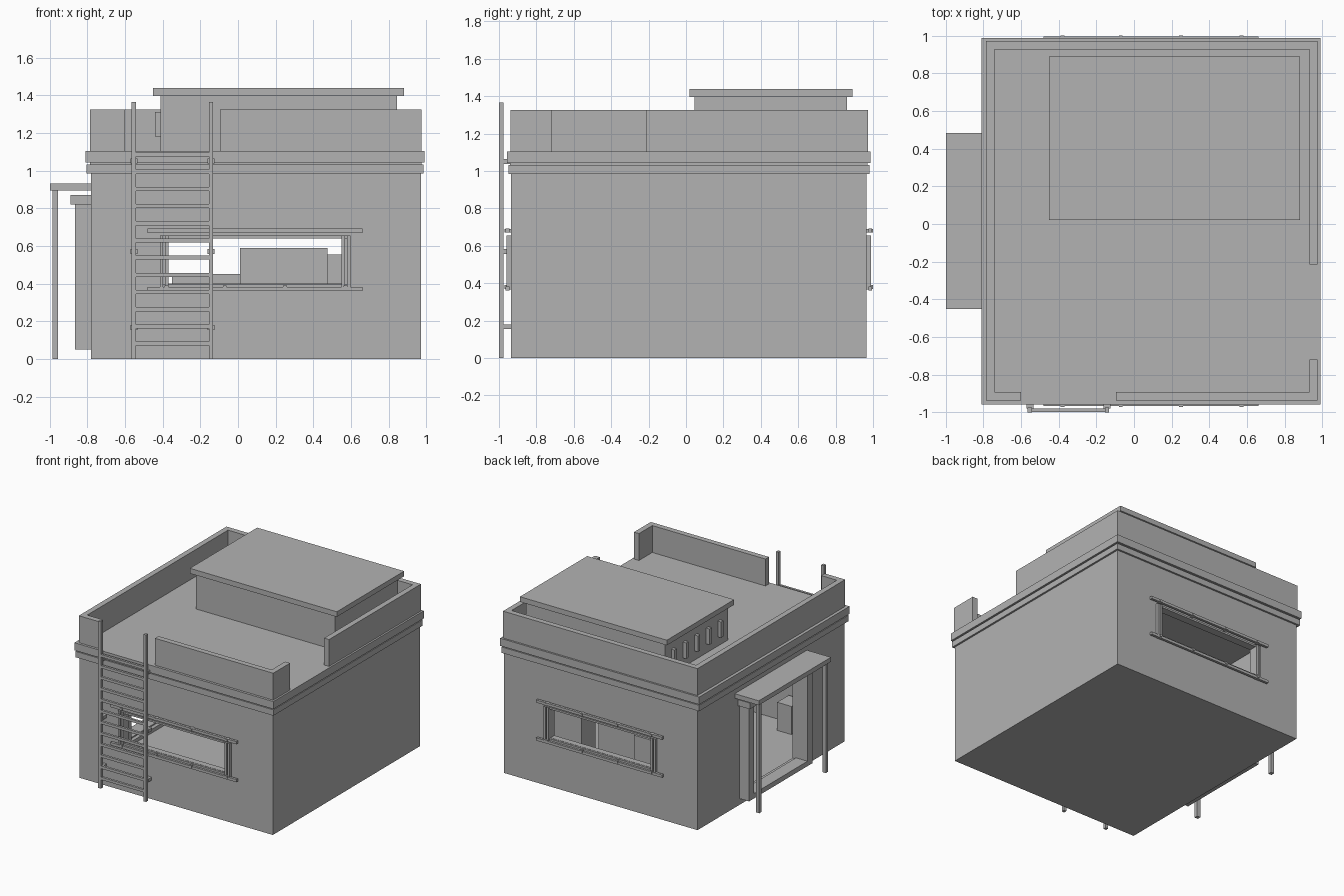
import bpy, bmesh

grey = bpy.data.materials.new("plain_grey")
grey.diffuse_color = (0.45, 0.45, 0.45, 1)


def finish(name, bm):
    bmesh.ops.recalc_face_normals(bm, faces=bm.faces)
    me = bpy.data.meshes.new(name)
    bm.to_mesh(me)
    bm.free()
    me.materials.append(grey)
    ob = bpy.data.objects.new(name, me)
    bpy.context.collection.objects.link(ob)
    return ob


def boxes(name, *spans):
    """One object from boxes given as (x0, x1, y0, y1, z0, z1)."""
    bm = bmesh.new()
    for x0, x1, y0, y1, z0, z1 in spans:
        for v in bmesh.ops.create_cube(bm, size=1)["verts"]:
            v.co = (x1 if v.co.x > 0 else x0,
                    y1 if v.co.y > 0 else y0,
                    z1 if v.co.z > 0 else z0)
    return finish(name, bm)


def prism(name, outline, z0, z1):
    bm = bmesh.new()
    f = bm.faces.new([bm.verts.new((x, y, z0)) for x, y in outline])
    ext = bmesh.ops.extrude_face_region(bm, geom=[f])["geom"]
    for v in ext:
        if isinstance(v, bmesh.types.BMVert):
            v.co.z = z1
    return finish(name, bm)


def cut(ob, *span):
    c = boxes("cutter", span)
    c.hide_render = True
    m = ob.modifiers.new("cut", "BOOLEAN")
    m.operation, m.solver, m.object = "DIFFERENCE", "EXACT", c
    bpy.context.view_layer.objects.active = ob
    bpy.ops.object.modifier_apply(modifier=m.name)
    bpy.data.objects.remove(c)


# Hollow house body with window and door openings
body = boxes("house_walls", (-0.78, 0.97, -0.935, 0.965, 0, 0.985))
cut(body, -0.73, 0.92, -0.885, 0.915, 0.05, 0.94)
cut(body, -0.37, 0.55, -1.1, 1.1, 0.40, 0.64)
cut(body, -0.9, -0.7, -0.335, 0.355, 0.08, 0.82)

# Trim bands and roof deck
boxes("lower_trim", (-0.805, 0.985, -0.95, 0.98, 0.985, 1.033))
boxes("trim_groove", (-0.785, 0.975, -0.94, 0.97, 1.033, 1.043))
boxes("roof_deck", (-0.81, 0.99, -0.957, 0.987, 1.043, 1.105))

# Parapet in two pieces with gaps at the ladder and on the right
X0, X1, Y0, Y1, T = -0.785, 0.975, -0.937, 0.972, 0.045
prism("parapet_long", [(-0.60, Y0), (X0, Y0), (X0, Y1), (X1, Y1), (X1, -0.215),
                       (X1 - T, -0.215), (X1 - T, Y1 - T), (X0 + T, Y1 - T),
                       (X0 + T, Y0 + T), (-0.60, Y0 + T)], 1.105, 1.325)
prism("parapet_corner", [(-0.095, Y0), (X1, Y0), (X1, -0.72), (X1 - T, -0.72),
                         (X1 - T, Y0 + T), (-0.095, Y0 + T)], 1.105, 1.325)

# Rooftop room with slab and upright vents
boxes("roof_room", (-0.41, 0.845, 0.045, 0.86, 1.105, 1.395))
boxes("roof_room_slab", (-0.45, 0.88, 0.02, 0.89, 1.395, 1.437))
boxes("roof_room_vents", *[(-0.44, -0.41, y - 0.015, y + 0.015, 1.18, 1.31)
                           for y in (0.16, 0.31, 0.46, 0.61, 0.76)])

# Shutter rails and frames, same on front and back
for side, s in (("front", -1), ("back", 1)):
    def at(x0, x1, d0, d1, z0, z1):
        a, b = sorted((0.015 + s * d0, 0.015 + s * d1))
        return (x0, x1, a, b, z0, z1)
    boxes(side + "_window_rails",
          at(-0.48, 0.66, 0.96, 0.98, 0.67, 0.692),
          at(-0.48, 0.66, 0.96, 0.98, 0.36, 0.382))
    boxes(side + "_rail_brackets",
          *[at(x - 0.01, x + 0.01, 0.95, 0.985, z, z + 0.02)
            for x in (-0.38, -0.07, 0.25, 0.57) for z in (0.67, 0.37)])
    boxes(side + "_window_frame",
          *[at(x, x + 0.018, 0.95, 0.975, 0.365, 0.655)
            for x in (-0.415, -0.388, 0.55, 0.578)],
          at(-0.41, 0.595, 0.95, 0.965, 0.64, 0.655),
          at(-0.41, 0.595, 0.95, 0.965, 0.383, 0.398))

# Ladder
boxes("ladder_rails", (-0.565, -0.54, -1, -0.975, 0, 1.365),
      (-0.155, -0.133, -1, -0.975, 0, 1.365))
boxes("ladder_rungs", *[(-0.54, -0.155, -0.997, -0.978, z - 0.011, z + 0.011)
                        for z in [0.082 + 0.0912 * i for i in range(12)]])
boxes("ladder_brackets", *[(x - 0.018, x + 0.018, -0.98, -0.93, z - 0.013, z + 0.013)
                           for x in (-0.552, -0.144) for z in (0.167, 0.57, 1.05)])

# Door frame, porch roof and posts on the left side
boxes("door_frame", (-0.865, -0.76, 0.355, 0.42, 0.05, 0.82),
      (-0.865, -0.76, -0.40, -0.335, 0.05, 0.82),
      (-0.865, -0.76, -0.335, 0.355, 0.05, 0.09))
boxes("door_lintel", (-0.89, -0.76, -0.425, 0.445, 0.82, 0.87))
boxes("porch_roof", (-0.997, -0.78, -0.45, 0.483, 0.895, 0.932))
boxes("porch_posts", *[(-0.985, -0.955, y - 0.015, y + 0.015, 0, 0.895)
                       for y in (-0.415, 0.445)])

# Furniture inside
boxes("cabinet", (0.44, 0.90, 0.54, 0.72, 0.05, 0.555))
boxes("tall_counter", (0.01, 0.475, 0.05, 0.45, 0.05, 0.59))
boxes("low_counter", (-0.35, 0.01, 0.30, 0.66, 0.05, 0.45))
boxes("stool", (-0.45, -0.32, -0.87, -0.72, 0.05, 0.28))
